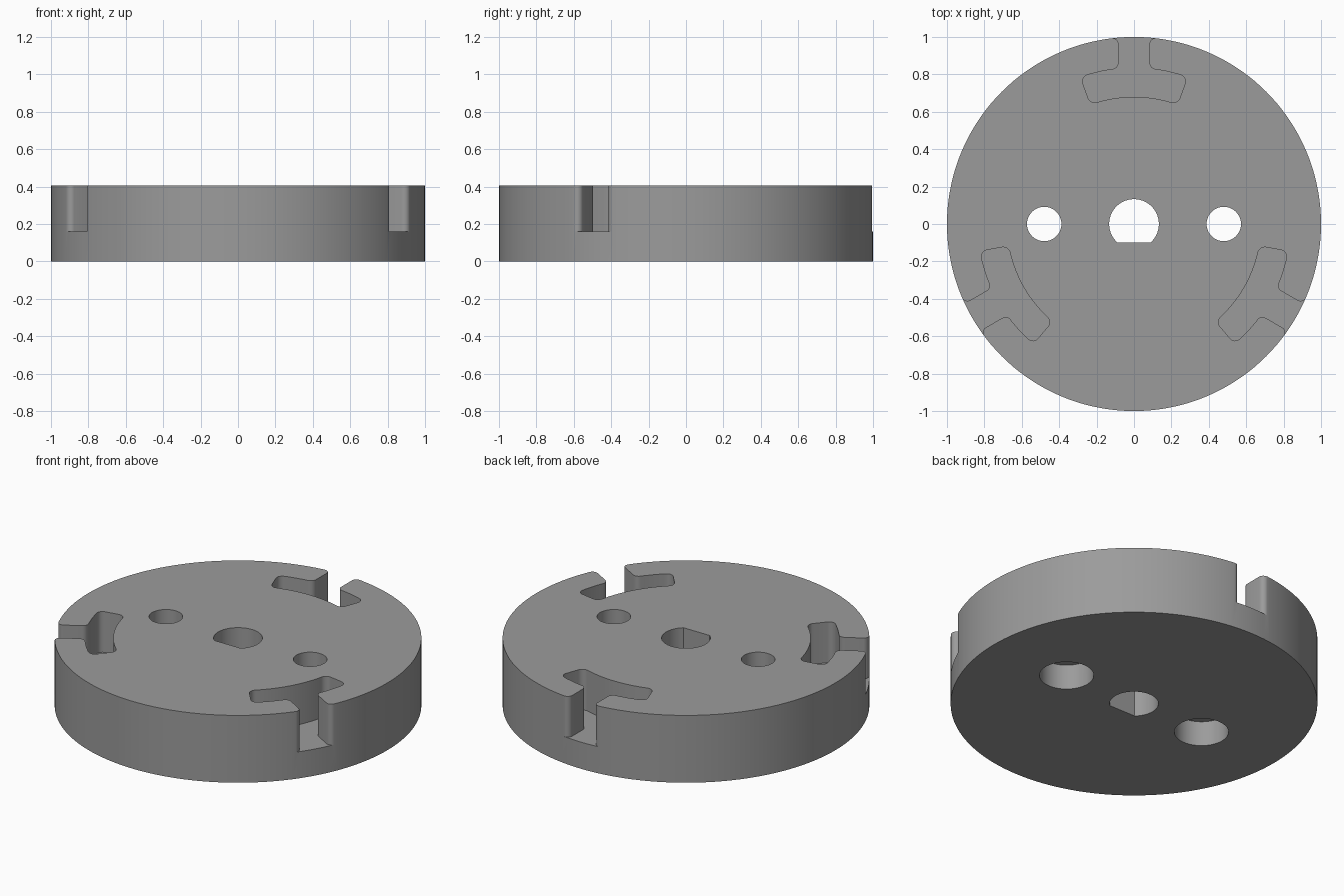
import bpy, bmesh, math
from mathutils import Vector, Matrix

if "Cube" in bpy.data.objects:
    bpy.data.objects.remove(bpy.data.objects["Cube"])

HEIGHT, SLOT_FLOOR = 0.405, 0.16

grey = bpy.data.materials.new("mid grey")
grey.diffuse_color = (0.33, 0.33, 0.33, 1)
grey.use_nodes = True
grey.node_tree.nodes["Principled BSDF"].inputs["Base Color"].default_value = grey.diffuse_color


def polar(r, deg):
    """Point at radius r, measured clockwise from +y."""
    a = math.radians(deg)
    return Vector((r * math.sin(a), r * math.cos(a)))


def circle(r, n, cx=0, cy=0):
    return [Vector((cx, cy)) + polar(r, 360 * i / n) for i in range(n)]


def prism(name, outline, z0, z1, turn=0):
    """Extrude a flat outline between two heights."""
    bm = bmesh.new()
    face = bm.faces.new([bm.verts.new((p.x, p.y, z0)) for p in outline])
    top = bmesh.ops.extrude_face_region(bm, geom=[face])
    moved = [v for v in top["geom"] if isinstance(v, bmesh.types.BMVert)]
    bmesh.ops.translate(bm, vec=(0, 0, z1 - z0), verts=moved)
    bmesh.ops.recalc_face_normals(bm, faces=bm.faces)
    bm.transform(Matrix.Rotation(math.radians(turn), 4, "Z"))
    mesh = bpy.data.meshes.new(name)
    bm.to_mesh(mesh)
    bm.free()
    mesh.materials.append(grey)
    obj = bpy.data.objects.new(name, mesh)
    bpy.context.collection.objects.link(obj)
    return obj


def rounded(corners, steps=6):
    """Replace each (point, setback) corner with a tangent arc."""
    out = []
    for i, (p, t) in enumerate(corners):
        if not t:
            out.append(p)
            continue
        u = (corners[i - 1][0] - p).normalized()
        v = (corners[(i + 1) % len(corners)][0] - p).normalized()
        c = p + (u + v) * t / (1 + u.dot(v))
        a, b = p + u * t - c, p + v * t - c
        out += [c + a.lerp(b, k / steps).normalized() * a.length
                for k in range(steps + 1)]
    return out


def slot_outline():
    """T-shaped slot: curved pocket plus a stem opening through the rim."""
    stem, r_in, r_out, end = 0.083, 0.68, 0.835, 20
    neck = math.degrees(math.asin(stem / r_out))
    half = [(polar(r_in, end * i / 8), 0) for i in range(8)]
    half.append((polar(r_in, end), 0.036))
    half.append((polar(r_out, end), 0.036))
    half += [(polar(r_out, end + (neck - end) * i / 4), 0) for i in range(1, 4)]
    half.append((polar(r_out, neck), 0.03))
    half.append((polar(1, math.degrees(math.asin(stem))), 0.033))
    half += [(polar(1, 6.7), 0), (polar(1.1, 6.7), 0)]
    mirror = [(Vector((-p.x, p.y)), t) for p, t in reversed(half[1:])]
    return rounded(half + mirror)


# Round body
body = prism("disc_body", circle(1, 144), 0, HEIGHT)
cutters = []

# Three slots around the rim
for turn in (0, 120, 240):
    cutters.append(prism("slot_cutter", slot_outline(), SLOT_FLOOR, 0.6, turn))

# D-shaped shaft hole with its flat to the front
flat = math.degrees(math.acos(-0.1 / 0.133))
shaft = [polar(0.133, -flat + 2 * flat * i / 40) for i in range(41)]
cutters.append(prism("shaft_cutter", shaft, -0.2, 0.6))

# Bolt holes, counterbored from below
for x in (-0.48, 0.48):
    cutters.append(prism("bolt_cutter", circle(0.092, 40, x), -0.2, 0.6))
    cutters.append(prism("counterbore_cutter", circle(0.148, 48, x), -0.2, 0.15))

# Cut everything, then remove the cutters
bpy.context.view_layer.objects.active = body
body.select_set(True)
for cutter in cutters:
    mod = body.modifiers.new("cut", "BOOLEAN")
    mod.operation, mod.solver, mod.object = "DIFFERENCE", "EXACT", cutter
    bpy.ops.object.modifier_apply(modifier=mod.name)
    bpy.data.objects.remove(cutter)

bpy.ops.object.shade_smooth_by_angle(angle=math.radians(30))
